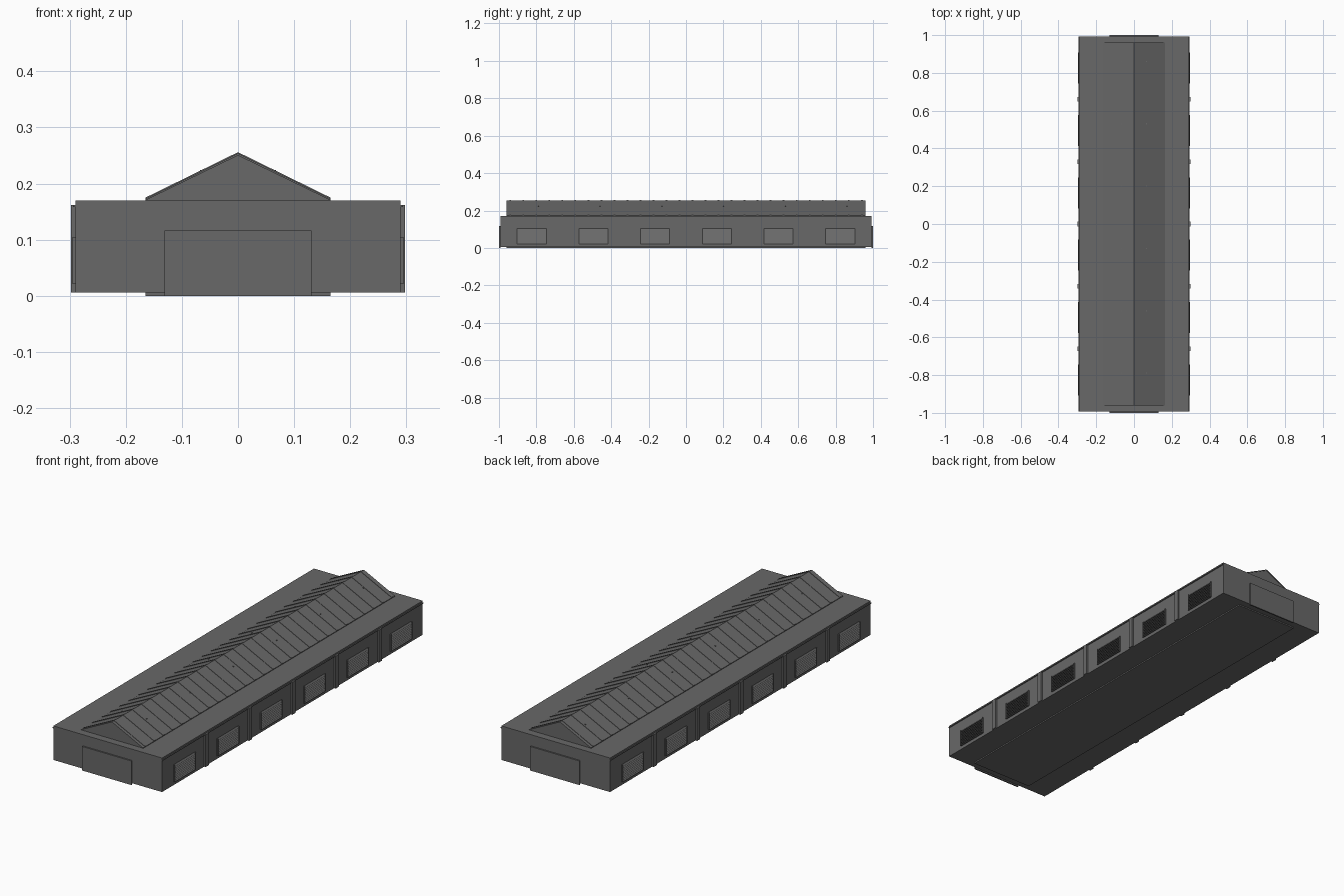
import bpy, bmesh
from mathutils import Vector

if "Cube" in bpy.data.objects:
    bpy.data.objects.remove(bpy.data.objects["Cube"])

# Dark grey used on every part
dark = bpy.data.materials.new("dark_grey")
dark.diffuse_color = (0.14, 0.14, 0.14, 1)
dark.use_nodes = True
dark.node_tree.nodes["Principled BSDF"].inputs["Base Color"].default_value = dark.diffuse_color


def make(name, solids):
    """One object from (profile in x-z, y start, y end) extrusions."""
    bm = bmesh.new()
    for profile, y0, y1 in solids:
        face = bm.faces.new([bm.verts.new((x, y0, z)) for x, z in profile])
        out = bmesh.ops.extrude_face_region(bm, geom=[face])
        verts = [g for g in out["geom"] if isinstance(g, bmesh.types.BMVert)]
        bmesh.ops.translate(bm, verts=verts, vec=Vector((0, y1 - y0, 0)))
    bmesh.ops.recalc_face_normals(bm, faces=bm.faces)
    mesh = bpy.data.meshes.new(name)
    bm.to_mesh(mesh)
    bm.free()
    mesh.materials.append(dark)
    ob = bpy.data.objects.new(name, mesh)
    bpy.context.collection.objects.link(ob)
    return ob


def rect(x0, x1, z0, z1):
    return [(x0, z0), (x1, z0), (x1, z1), (x0, z1)]


def mirror(ob, axis):
    mod = ob.modifiers.new("Mirror", "MIRROR")
    mod.use_axis = [a == axis for a in "xyz"]
    mod.use_mirror_merge = False


BASE, TOP, HALF = 0.006, 0.17, 0.29
EAVE, RIDGE = 0.165, 0.254

# Main block, base plate and end doors
make("main_hall", [(rect(-HALF, HALF, BASE, TOP), -0.993, 0.993)])
make("base_plate", [(rect(-EAVE, EAVE, 0, BASE), -0.96, 0.96)])
mirror(make("end_door", [(rect(-0.131, 0.131, 0, 0.116), -1.0, -0.993)]), "y")

# Gabled roof: end walls and infill, then a thin sheet on each slope
make("gable", [([(-EAVE, TOP), (EAVE, TOP), (0, RIDGE - 0.003)], -0.957, 0.957)])
mirror(make("roof_sheet", [([(0, RIDGE - 0.004), (EAVE, TOP), (EAVE, TOP + 0.003),
                             (0, RIDGE)], -0.96, 0.96)]), "x")

# Raised seams across the roof
seam = [(0, RIDGE - 0.001), (EAVE, TOP + 0.001), (EAVE, TOP + 0.005), (0, RIDGE + 0.002)]
count = 28
seams = []
for i in range(count):
    y = -0.94 + 1.88 * i / (count - 1)
    seams.append((seam, y - 0.005, y + 0.005))
mirror(make("roof_seams", seams), "x")

# Small roof fixings, one per bay
bays = [(-2.5 + i) * 0.33 for i in range(6)]
mirror(make("roof_fixings", [(rect(0.064, 0.068, 0.218, 0.224), y + 0.033, y + 0.039)
                             for y in bays]), "x")

# Louvred windows: overlapping slanted slats between thin side frames
slats, frames = [], []
n, low, high = 10, 0.022, 0.104
step = (high - low) / n
for y in bays:
    for i in range(n):
        z = low + i * step
        slats.append(([(HALF, z), (HALF + 0.006, z), (HALF, z + step)], y - 0.08, y + 0.08))
    for s in (-1, 1):
        frames.append((rect(HALF, HALF + 0.006, low, high),
                       y + s * 0.08 - 0.002, y + s * 0.08 + 0.002))
mirror(make("louvre_slats", slats), "x")
mirror(make("window_frames", frames), "x")

# Pilasters between the bays, and a thin ledge along their tops
mirror(make("pilasters", [(rect(HALF, HALF + 0.008, BASE, 0.162), y - 0.012, y + 0.012)
                          for y in [(i - 2) * 0.33 for i in range(5)]]), "x")
mirror(make("wall_ledge", [(rect(HALF, HALF + 0.004, 0.158, 0.162), -0.993, 0.993)]), "x")
